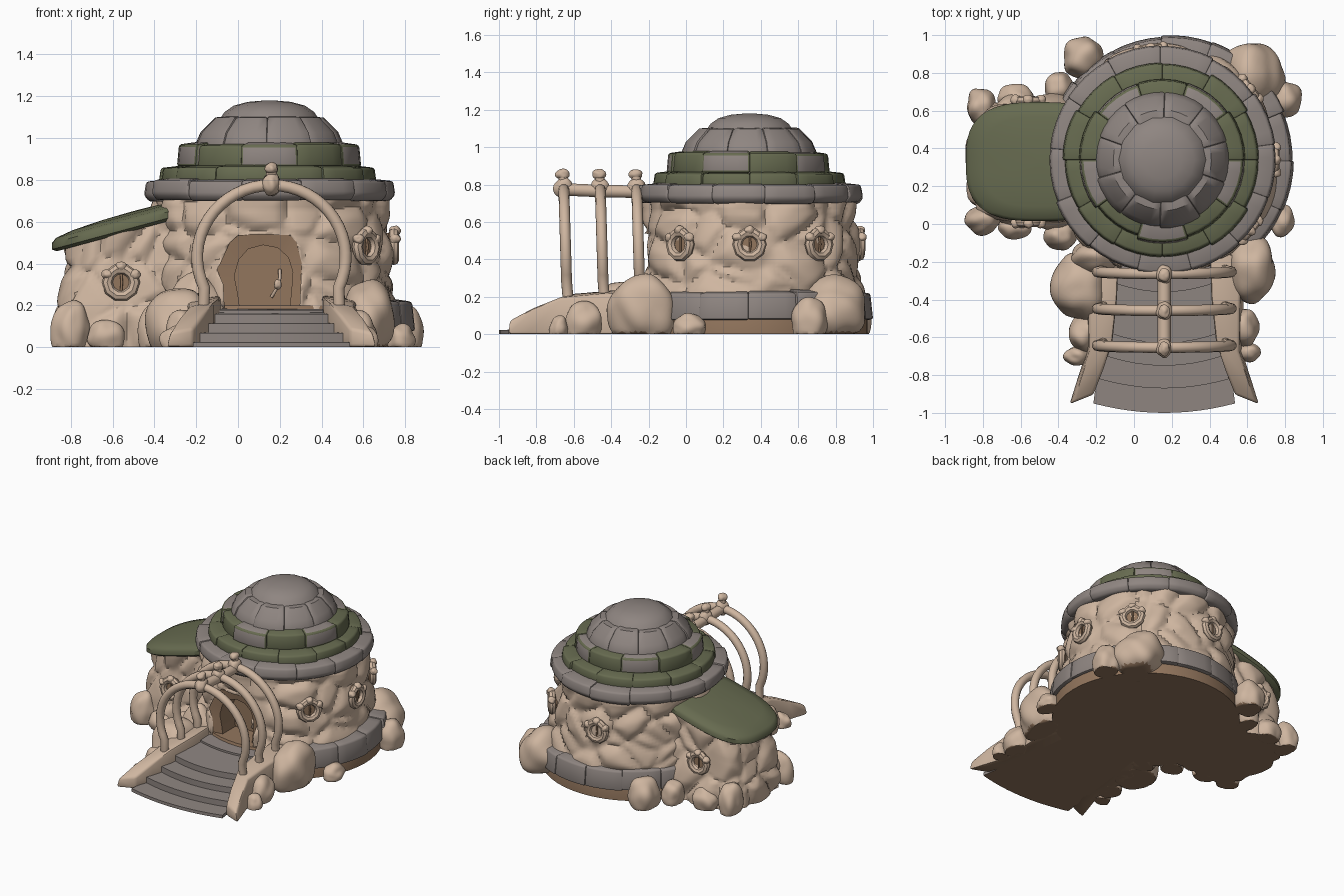
import bpy, bmesh, math, random
from mathutils import Vector, noise

if "Cube" in bpy.data.objects:
    bpy.data.objects.remove(bpy.data.objects["Cube"])

random.seed(4)
CX, CY = 0.15, 0.34          # centre of the round house
SX = 0.16                    # centre line of stairs and arches


def material(name, c):
    m = bpy.data.materials.new(name)
    m.diffuse_color = (*c, 1)
    m.use_nodes = True
    m.node_tree.nodes["Principled BSDF"].inputs["Base Color"].default_value = m.diffuse_color
    return m


TAN = material("sandstone", (0.62, 0.465, 0.35))
GRAY = material("gray_slate", (0.275, 0.237, 0.22))
GREEN = material("moss_green", (0.135, 0.147, 0.08))
BROWN = material("brown_earth", (0.29, 0.18, 0.11))


def finish(ob, mats, angle=40):
    for m in mats:
        ob.data.materials.append(m)
    # everything resting on the ground has an earth-brown underside
    under = [f for f in ob.data.polygons if f.normal.z < -0.6 and f.center.z < 0.012]
    if under and BROWN not in mats:
        ob.data.materials.append(BROWN)
        for f in under:
            f.material_index = len(mats)
    bpy.ops.object.select_all(action='DESELECT')
    ob.select_set(True)
    bpy.context.view_layer.objects.active = ob
    bpy.ops.object.shade_smooth_by_angle(angle=math.radians(angle))
    return ob


def build(name, verts, faces, mats, ids=None, angle=40, bevel=0):
    me = bpy.data.meshes.new(name)
    me.from_pydata(verts, [], faces)
    bm = bmesh.new()
    bm.from_mesh(me)
    if ids:
        for f, i in zip(bm.faces, ids):
            f.material_index = i
    bmesh.ops.recalc_face_normals(bm, faces=bm.faces)
    if bevel:
        sharp = [e for e in bm.edges if len(e.link_faces) == 2 and e.calc_face_angle() > 0.7]
        bmesh.ops.bevel(bm, geom=sharp, offset=bevel, segments=2, affect='EDGES', profile=0.5)
    bm.to_mesh(me)
    bm.free()
    ob = bpy.data.objects.new(name, me)
    bpy.context.collection.objects.link(ob)
    return finish(ob, mats, angle)


def stones(p, amp):
    """Bulge of rounded masonry at point p."""
    d = noise.voronoi(Vector((p[0] * 4.2, p[1] * 4.2, p[2] * 5)))[0]
    t = min(1, (d[1] - d[0]) * 1.7)
    return amp * (t * (2 - t) - 0.55)


def lathe(name, mat, c, r, profile, segs=48, p=2, lift=None, amp=0, rows=1, angle=40):
    """Stack of (super)elliptic rings; profile holds (radius scale, z)."""
    prof = []
    for a, b in zip(profile, profile[1:]):
        prof += [tuple(a[k] + (b[k] - a[k]) * i / rows for k in (0, 1)) for i in range(rows)]
    prof.append(profile[-1])
    verts = []
    for s, z in prof:
        for i in range(segs):
            t = 2 * math.pi * i / segs
            f = (abs(math.cos(t)) ** p + abs(math.sin(t)) ** p) ** (-1 / p)
            x, y = c[0] + r[0] * s * f * math.cos(t), c[1] + r[1] * s * f * math.sin(t)
            if amp:
                b = stones((x, y, z), amp)
                x, y = x + b * math.cos(t), y + b * math.sin(t)
            verts.append((x, y, lift(x, z) if lift else z))
    n = len(prof)
    faces = [(j * segs + i, j * segs + (i + 1) % segs, (j + 1) * segs + (i + 1) % segs, (j + 1) * segs + i)
             for j in range(n - 1) for i in range(segs)]
    faces += [tuple(range(segs))[::-1], tuple(range((n - 1) * segs, n * segs))]
    return build(name, verts, faces, [mat], angle=angle)


def block_ring(name, section, n, mats, pick=lambda i: 0, a0=0, a1=360, jit=0.01, cx=CX):
    """Ring of bevelled curved blocks; section is a closed (r, z) outline."""
    verts, faces, ids, k, sub = [], [], [], len(section), 4
    step = (a1 - a0) / n
    for i in range(n):
        j, jz = random.uniform(-jit, jit), random.uniform(-jit, jit) * 0.5
        base, first = len(verts), len(faces)
        for q in range(sub + 1):
            t = math.radians(a0 + step * i - 0.3 + (step + 0.6) * q / sub)
            verts += [(cx + (r + j) * math.cos(t), CY + (r + j) * math.sin(t), z + jz) for r, z in section]
        for q in range(sub):
            o = base + q * k
            faces += [(o + m, o + (m + 1) % k, o + k + (m + 1) % k, o + k + m) for m in range(k)]
        faces += [tuple(range(base, base + k)), tuple(range(base + sub * k, base + sub * k + k))]
        ids += [pick(i)] * (len(faces) - first)
    return build(name, verts, faces, mats, ids, bevel=0.012)


def boulder(name, x, y, z, sx, sy, sz, mat=TAN):
    bpy.ops.mesh.primitive_ico_sphere_add(subdivisions=4, radius=1)
    ob = bpy.context.object
    ob.name = name
    for v in ob.data.vertices:
        q = v.co * (1 + 0.18 * noise.noise(v.co * 1.2 + Vector((x * 9, y * 9, z))))
        v.co = (x + q.x * sx, y + q.y * sy, max(0, z + q.z * sz))
    return finish(ob, [mat])


def tube(name, pts, radius, mat=TAN):
    cu = bpy.data.curves.new(name, 'CURVE')
    cu.dimensions, cu.bevel_depth, cu.bevel_resolution, cu.use_fill_caps = '3D', radius, 3, True
    sp = cu.splines.new('POLY')
    sp.points.add(len(pts) - 1)
    for q, co in zip(sp.points, pts):
        q.co = (*co, 1)
    ob = bpy.data.objects.new(name, cu)
    bpy.context.collection.objects.link(ob)
    bpy.ops.object.select_all(action='DESELECT')
    ob.select_set(True)
    bpy.context.view_layer.objects.active = ob
    bpy.ops.object.convert(target='MESH')
    return finish(bpy.context.object, [mat])


def prism(name, outline, y0, y1, mat):
    n = len(outline)
    v = [(x, y, z) for y in (y0, y1) for x, z in outline]
    f = [(i, (i + 1) % n, n + (i + 1) % n, n + i) for i in range(n)] + [tuple(range(n)), tuple(range(n, 2 * n))]
    return build(name, v, f, [mat])


# round house: earth footing, masonry wall, slate plinth
lathe("footing", BROWN, (CX + 0.03, CY), (0.64, 0.63), [(1, 0), (1, 0.1), (0.95, 0.2)])
wall = lathe("round_wall", TAN, (CX, CY), (0.575, 0.57),
             [(1.05, 0.05), (1.06, 0.2), (1.03, 0.36), (1.0, 0.52), (0.97, 0.66), (0.98, 0.75)],
             segs=160, amp=0.045, rows=8)
block_ring("plinth", [(0.5, 0.08), (0.66, 0.08), (0.645, 0.22), (0.5, 0.24)], 9, [GRAY], a0=-48, a1=165, cx=CX + 0.04)

# doorway: hexagonal opening, earth surround with arched niche, door and handle
hexa = [(-0.06, 0.1), (-0.07, 0.3), (-0.1, 0.37), (-0.04, 0.5), (0.0, 0.535), (0.1, 0.54),
        (0.25, 0.535), (0.28, 0.5), (0.305, 0.4), (0.3, 0.3), (0.29, 0.1)]
cut = prism("door_cutter", hexa, -0.6, 0.14, BROWN)
mod = wall.modifiers.new("doorway", 'BOOLEAN')
mod.operation, mod.object, mod.solver = 'DIFFERENCE', cut, 'EXACT'
bpy.context.view_layer.objects.active = wall
bpy.ops.object.modifier_apply(modifier="doorway")
bpy.data.objects.remove(cut)
arch_in = [(0.02, 0.1), (0.0, 0.25), (-0.018, 0.34), (0.005, 0.42), (0.05, 0.47), (0.12, 0.488),
           (0.19, 0.475), (0.24, 0.43), (0.262, 0.36), (0.255, 0.26), (0.235, 0.1)]
m = len(hexa)
v = [(x, y, z) for o, y in ((hexa, -0.2), (arch_in, -0.19), (arch_in, 0.1), (hexa, 0.1)) for x, z in o]
f = [(a * m + i, a * m + i + 1, b * m + i + 1, b * m + i)
     for a, b in ((0, 1), (1, 2), (2, 3), (3, 0)) for i in range(m - 1)]
build("door_surround", v, f, [BROWN])
prism("door", arch_in, -0.04, 0.0, BROWN)
tube("door_handle", [(0.16, -0.06, 0.24), (0.19, -0.08, 0.29), (0.2, -0.08, 0.33), (0.2, -0.05, 0.37)], 0.008)
boulder("door_knob", 0.19, -0.08, 0.3, 0.018, 0.02, 0.024)

# stepped dome roof
lathe("roof_core", GRAY, (CX, CY), (1, 1),
      [(0.54, 0.71), (0.54, 0.77), (0.46, 0.83), (0.39, 0.9), (0.33, 0.99), (0.2, 1.09)])
block_ring("eave_ring", [(0.45, 0.70), (0.575, 0.70), (0.6, 0.73), (0.59, 0.795), (0.45, 0.81)], 13, [GRAY], a0=8, a1=368)
block_ring("moss_ring", [(0.38, 0.79), (0.52, 0.79), (0.51, 0.86), (0.38, 0.875)], 12, [GREEN])
block_ring("patchwork_ring", [(0.28, 0.86), (0.435, 0.86), (0.425, 0.965), (0.28, 0.985)], 10, [GREEN, GRAY], lambda i: i % 2)
block_ring("dome_ring", [(0.15, 0.96), (0.365, 0.96), (0.335, 1.03), (0.265, 1.1), (0.15, 1.11)], 10, [GRAY],
           a0=16, a1=376, jit=0.006)
lathe("dome_cap", GRAY, (CX, CY), (0.23, 0.23),
      [(1, 1.06), (1.02, 1.095), (0.93, 1.125), (0.74, 1.155), (0.45, 1.173), (0.1, 1.18)], segs=14, angle=30)

# side annex with tilted mossy roof
lathe("annex_wall", TAN, (-0.5, 0.33), (0.33, 0.3),
      [(1.12, 0), (1.14, 0.12), (1.06, 0.22), (0.98, 0.34), (0.95, 0.48)], segs=140, p=4, amp=0.045, rows=7,
      lift=lambda x, z: z * (1 + max(0, x + 0.83) * 0.6))
lathe("annex_roof", GREEN, (-0.5, 0.33), (0.39, 0.315),
      [(0.3, 0), (0.94, 0), (1, 0.015), (1, 0.045), (0.95, 0.065), (0.75, 0.08), (0.4, 0.09), (0.05, 0.093)],
      segs=64, p=2.9, lift=lambda x, z: 0.455 + z + 0.27 * (x + 0.88))


# round windows with knobbly frames
def window(tag, x, y, z, deg):
    a = math.radians(deg)
    out, side = Vector((math.cos(a), math.sin(a), 0)), Vector((-math.sin(a), math.cos(a), 0))
    at = lambda s, h, d=0: Vector((x, y, z)) + side * s + out * d + Vector((0, 0, h))
    rot = (math.pi / 2, 0, a + math.pi / 2)
    bpy.ops.mesh.primitive_torus_add(location=at(0, 0), rotation=rot, major_radius=0.066, minor_radius=0.026,
                                     major_segments=10, minor_segments=8)
    bpy.context.object.name = "window_frame_" + tag
    finish(bpy.context.object, [TAN])
    bpy.ops.mesh.primitive_cylinder_add(vertices=16, radius=0.066, depth=0.09, location=at(0, 0, -0.05), rotation=rot)
    bpy.context.object.name = "window_pane_" + tag
    finish(bpy.context.object, [BROWN])
    tube("window_bar_" + tag, [at(0, -0.06), at(0.004, 0, 0.005), at(0, 0.06)], 0.006, BROWN)
    for i, t in enumerate((90, 30, 150)):
        t = math.radians(t)
        boulder(f"window_knob_{tag}_{i}", *at(0.076 * math.cos(t), 0.076 * math.sin(t), 0.006), 0.027, 0.027, 0.024)


for i, d in enumerate((-39, 0, 39, 96)):
    t = math.radians(d)
    window(f"house_{i}", CX + 0.595 * math.cos(t), CY + 0.59 * math.sin(t), 0.48, d)
window("annex_front", -0.56, 0.01, 0.31, -90)
window("annex_back", -0.56, 0.65, 0.31, 90)

# fan-shaped stairs with curved, softly sloping treads
for n, (y, top, w) in enumerate(((-1, 0.035, 0.375), (-0.87, 0.08, 0.345), (-0.75, 0.125, 0.305), (-0.63, 0.17, 0.28), (-0.36, 0.19, 0.27))):
    front = [(SX + w * k / 6, y + 0.05 * (k / 6) ** 2) for k in range(-6, 7)]
    poly = front + [(SX + 0.27, -0.1), (SX - 0.27, -0.1)]
    m = len(poly)
    v = [(px, py, z) for z in (0, top) for px, py in poly]
    v = [(px, py - 0.0, z - (0.012 if z and py < -0.2 else 0)) for px, py, z in v]
    f = [(i, (i + 1) % m, m + (i + 1) % m, m + i) for i in range(m)] + [tuple(range(m)), tuple(range(m, 2 * m))]
    build(f"step_{n}", v, f, [GRAY, BROWN], [0] * m + [1, 0])

# sloping curbs beside the stairs
for s in (-1, 1):
    v = []
    for x, y, h, w in ((0.43, -0.925, 0.09, 0.055), (0.385, -0.8, 0.155, 0.06), (0.335, -0.65, 0.215, 0.06),
                       (0.325, -0.42, 0.235, 0.075), (0.325, -0.15, 0.25, 0.085)):
        v += [(SX + s * (x + d), y - d * 0.4, z) for d, z in ((-w, 0), (w + 0.02, 0), (w, h - 0.02), (-w, h))]
    f = [(o + i, o + (i + 1) % 4, o + 4 + (i + 1) % 4, o + 4 + i) for o in (0, 4, 8, 12) for i in range(4)]
    build(f"curb_{s}", v, f + [(0, 1, 2, 3), (16, 17, 18, 19)], [TAN], bevel=0.015)

# three rib arches joined by a spine
for n, y in enumerate((-0.65, -0.455, -0.26)):
    pts = [(SX + 0.325, y + 0.02, 0.18)]
    for k in range(33):
        t = math.radians(-25 + 230 * k / 32)
        z = 0.43 + 0.345 * math.sin(t)
        pts.append((SX + 0.355 * math.cos(t), y + 0.02 - 0.03 * z, z))
    pts.append((SX - 0.325, y + 0.02, 0.18))
    tube(f"rib_arch_{n}", pts, 0.029)
    boulder(f"spine_joint_{n}", SX, y - 0.005, 0.78, 0.042, 0.05, 0.055)
    tube(f"spine_spike_{n}", [(SX, y, 0.78), (SX, y - 0.01, 0.86)], 0.026)
    boulder(f"spine_tip_{n}", SX, y - 0.01, 0.855, 0.03, 0.037, 0.028)
tube("spine", [(SX, -0.68, 0.775), (SX, -0.45, 0.765), (SX, -0.18, 0.76)], 0.035)

# boulders heaped around the base: x, y, z, and half sizes
heap = [(-0.28, -0.33, 0.1, 0.15, 0.18, 0.2), (0.62, -0.23, 0.13, 0.13, 0.18, 0.19), (-0.2, -0.17, 0.15, 0.13, 0.1, 0.2),
        (-0.26, -0.57, 0.06, 0.09, 0.1, 0.12), (0.58, -0.55, 0.06, 0.08, 0.1, 0.11), (0.61, -0.68, 0.03, 0.06, 0.05, 0.07),
        (-0.3, -0.7, 0.03, 0.07, 0.05, 0.07), (0.63, 0.79, 0.13, 0.17, 0.17, 0.17), (0.8, 0.66, 0.07, 0.09, 0.1, 0.13),
        (-0.27, 0.88, 0.08, 0.11, 0.11, 0.13), (-0.4, 0.72, 0.06, 0.08, 0.09, 0.1), (-0.81, 0.62, 0.08, 0.08, 0.1, 0.14),
        (-0.62, 0.67, 0.05, 0.1, 0.07, 0.09), (-0.8, 0.02, 0.08, 0.09, 0.08, 0.14), (-0.63, -0.02, 0.05, 0.09, 0.06, 0.08),
        (-0.39, -0.06, 0.07, 0.09, 0.08, 0.13), (0.78, 0.02, 0.04, 0.07, 0.09, 0.07)]
for n, b in enumerate(heap):
    boulder(f"boulder_{n}", *b)
